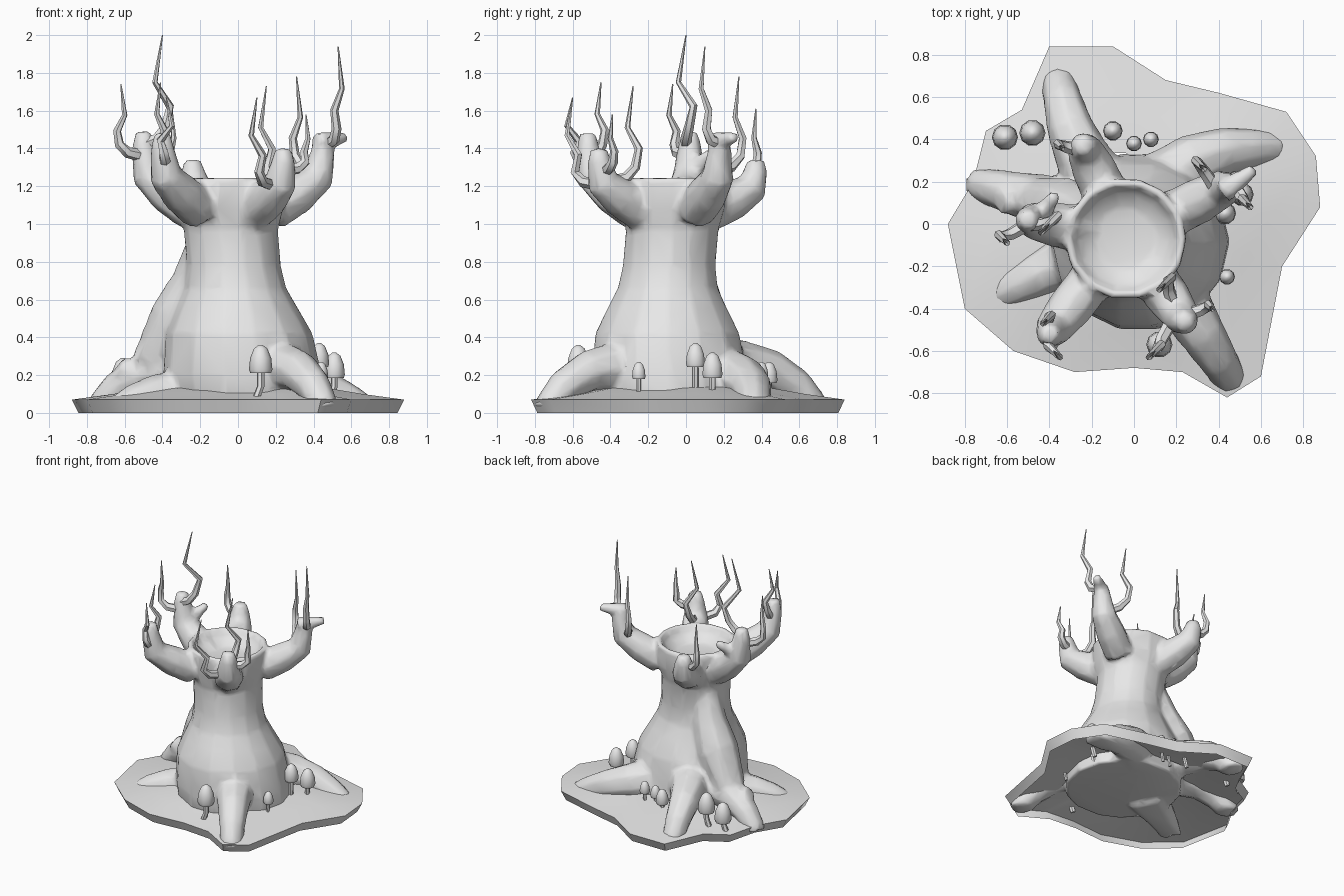
import bpy, bmesh
from math import cos, sin, pi, tau
from mathutils import Vector

cube = bpy.data.objects.get("Cube")
if cube:
    bpy.data.objects.remove(cube, do_unlink=True)

grey = bpy.data.materials.new("plain_grey")
grey.use_nodes = True
grey.diffuse_color = (0.8, 0.8, 0.8, 1)
grey.node_tree.nodes["Principled BSDF"].inputs["Base Color"].default_value = grey.diffuse_color


def finish(name, bm, angle):
    """Turn the bmesh into a grey object, smooth except at sharp edges."""
    bmesh.ops.recalc_face_normals(bm, faces=bm.faces[:])
    mesh = bpy.data.meshes.new(name)
    bm.to_mesh(mesh)
    bm.free()
    part = bpy.data.objects.new(name, mesh)
    bpy.context.collection.objects.link(part)
    mesh.materials.append(grey)
    bpy.ops.object.select_all(action='DESELECT')
    part.select_set(True)
    bpy.context.view_layer.objects.active = part
    bpy.ops.object.shade_smooth_by_angle(angle=angle)
    return part


def skin(bm, rings, caps=True):
    """Join rings of points into a surface."""
    loops = [[bm.verts.new(point) for point in ring] for ring in rings]
    count = len(loops[0])
    for lower, upper in zip(loops, loops[1:]):
        for i in range(count):
            j = (i + 1) % count
            bm.faces.new((lower[i], lower[j], upper[j], upper[i]))
    if caps:
        bm.faces.new(loops[0])
        bm.faces.new(loops[-1])


def circle(center, radius, sides, across=Vector((1, 0, 0)), along=Vector((0, 1, 0))):
    angles = [tau * k / sides for k in range(sides)]
    return [center + (across * cos(a) + along * sin(a)) * radius for a in angles]


def tube(bm, path, radii, sides=8):
    """Tapered tube through the points of a path."""
    rings = []
    across = None
    path = [Vector(point) for point in path]
    last = len(path) - 1
    for i, (point, radius) in enumerate(zip(path, radii)):
        heading = (path[min(i + 1, last)] - path[max(i - 1, 0)]).normalized()
        if across is None:
            across = heading.orthogonal()
        across = (across - heading * across.dot(heading)).normalized()
        rings.append(circle(point, radius, sides, across, heading.cross(across)))
    skin(bm, rings)


def root(bm, x, y, height, bend=0.0, drop=6):
    """Root that leaves the trunk, runs out level and dips into the ground at x, y."""
    path, radii = [], []
    for t in (0.3, 0.5, 0.7, 0.87, 0.96, 1):
        sway = bend * sin(pi * t)
        path.append((x * t - y * sway, y * t + x * sway, height * (1 - t ** drop)))
        radii.append(0.19 - 0.11 * t)
    tube(bm, path, radii)


def limb(bm, x, y, top):
    """Limb that runs outward from the crown, then turns upward."""
    start, tip = Vector((-0.04, -0.06, 1.07)), Vector((x, y, top))
    path = []
    for out, rise in ((0.45, 0), (0.72, 0.22), (0.95, 0.45), (1, 0.8), (1, 1)):
        point = start.lerp(tip, out)
        point.z = start.z + (tip.z - start.z) * rise
        path.append(point)
    tube(bm, path, (0.11, 0.11, 0.09, 0.065, 0.045))


def twig(bm, base, tip, sway):
    """Crooked twig: out sideways, then upward in a zigzag to a point."""
    base, tip = Vector(base), Vector(tip)
    path = [base]
    for out, rise, side in ((0.7, 0.05, 0), (1, 0.16, 0.4), (1, 0.35, 1), (1, 0.57, -1), (1, 1, 0)):
        point = base.lerp(tip, out) + Vector((sway, abs(sway), 0)) * side
        point.z = base.z + (tip.z - base.z) * rise
        path.append(point)
    tube(bm, path, (0.034, 0.03, 0.026, 0.022, 0.015, 0.003), sides=6)


def mushroom(x, y, top, size):
    """Bent stem under an egg-shaped cap."""
    bm = bmesh.new()
    cap = ((0.02, 0.14), (0.055, 0.15), (0.062, 0.13), (0.056, 0.07), (0.036, 0.02), (0.01, 0))
    skin(bm, [circle(Vector((x, y, top - drop * size)), radius * size, 10)
              for radius, drop in cap])
    stem = [(x - 0.03 * size, y, 0.06), (x, y, 0.14), (x, y, top - 0.1 * size)]
    tube(bm, stem, [0.02 * size] * len(stem), sides=6)
    finish("mushroom", bm, 0.9)


# Ground: a thin mound with a turned-down rim, open underneath
outline = [(-.4, .84), (-.1, .84), (.15, .68), (.4, .62), (.72, .53), (.86, .32), (.88, .08),
           (.7, -.2), (.6, -.72), (.44, -.82), (.23, -.7), (0, -.68), (-.28, -.7), (-.57, -.6),
           (-.8, -.4), (-.88, 0), (-.76, .2), (-.7, .44), (-.53, .54)]
bm = bmesh.new()
skin(bm, [[(x * spread, y * spread, z) for x, y in outline]
          for spread, z in ((0.96, 0), (1, 0.07), (0.75, 0.1), (0.55, 0.13), (0.4, 0.14))],
     caps=False)
finish("ground_mound", bm, 1)

# Trunk: flared foot, narrow waist, wide crown turned into a bowl
bm = bmesh.new()
profile = ((.05, .42), (.2, .42), (.42, .39), (.56, .32), (.66, .27), (.78, .25), (.97, .25),
           (1.08, .28), (1.24, .29), (1.25, .26), (1.19, .23), (1.14, .15))
skin(bm, [circle(Vector((0.04 - 0.08 * min(z, 1), -0.07 - 0.03 * sin(pi * min(z, 1)), z)), radius, 14)
          for z, radius in profile])

# Roots, and the tall buttress running down to the right-hand root
root(bm, .46, -.74, .25)
root(bm, .69, .36, .2, bend=.17, drop=3)
root(bm, -.74, .19, .22)
root(bm, -.64, -.34, .1)
root(bm, -.36, .69, .25, bend=.09)
tube(bm, [(-.17, 0, .95), (-.22, .03, .7), (-.31, .06, .5), (-.45, .1, .25)],
     (.08, .13, .16, .12))
tube(bm, [(-.5, .13, .16), (-.63, .1, .25)], (.08, .06))

# Limbs, with short spurs on two of them
limb(bm, -.5, .02, 1.49)
limb(bm, -.4, -.52, 1.48)
limb(bm, .24, -.46, 1.4)
limb(bm, .45, .18, 1.47)
limb(bm, -.24, .37, 1.34)
tube(bm, [(.42, .15, 1.43), (.57, .26, 1.46)], (.06, .03))
tube(bm, [(-.47, 0, 1.25), (-.37, .14, 1.38)], (.06, .03))

# Flat bottom at ground level
for vert in bm.verts:
    vert.co.z = max(vert.co.z, 0.02)
tree = finish("trunk_roots_and_limbs", bm, 0.8)

# Fuse the volumes, soften the joins, then thin back to a low-poly skin
fuse = tree.modifiers.new("fuse", 'REMESH')
fuse.mode = 'VOXEL'
fuse.voxel_size = 0.018
fuse.use_smooth_shade = True
soften = tree.modifiers.new("soften", 'SMOOTH')
soften.iterations = 4
thin = tree.modifiers.new("thin", 'DECIMATE')
thin.ratio = 0.12

# Twigs
bm = bmesh.new()
twig(bm, (-.5, 0, 1.42), (-.4, 0, 2), .04)
twig(bm, (-.5, 0, 1.36), (-.62, -.07, 1.74), -.02)
twig(bm, (-.4, -.5, 1.36), (-.41, -.45, 1.75), .02)
twig(bm, (-.4, -.5, 1.32), (-.38, -.6, 1.67), -.03)
twig(bm, (.2, -.4, 1.22), (.15, -.28, 1.73), .03)
twig(bm, (.2, -.42, 1.2), (.1, -.6, 1.67), .03)
twig(bm, (.22, -.44, 1.28), (.36, -.39, 1.58), -.01)
twig(bm, (.4, .15, 1.28), (.31, .28, 1.78), -.02)
twig(bm, (.46, .2, 1.42), (.53, .1, 1.94), -.02)
twig(bm, (-.25, .35, 1.25), (-.35, .37, 1.61), -.01)
finish("twigs", bm, 0.9)

# Mushrooms: position of the top, then size
mushroom(.12, -.57, .36, 1)
mushroom(.43, .05, .37, .85)
mushroom(.51, .14, .32, .9)
mushroom(.44, -.25, .27, .6)
mushroom(.08, .4, .27, .6)
mushroom(0, .38, .25, .6)
mushroom(-.1, .44, .27, .75)
mushroom(-.48, .43, .34, 1)
mushroom(-.61, .41, .29, 1)
